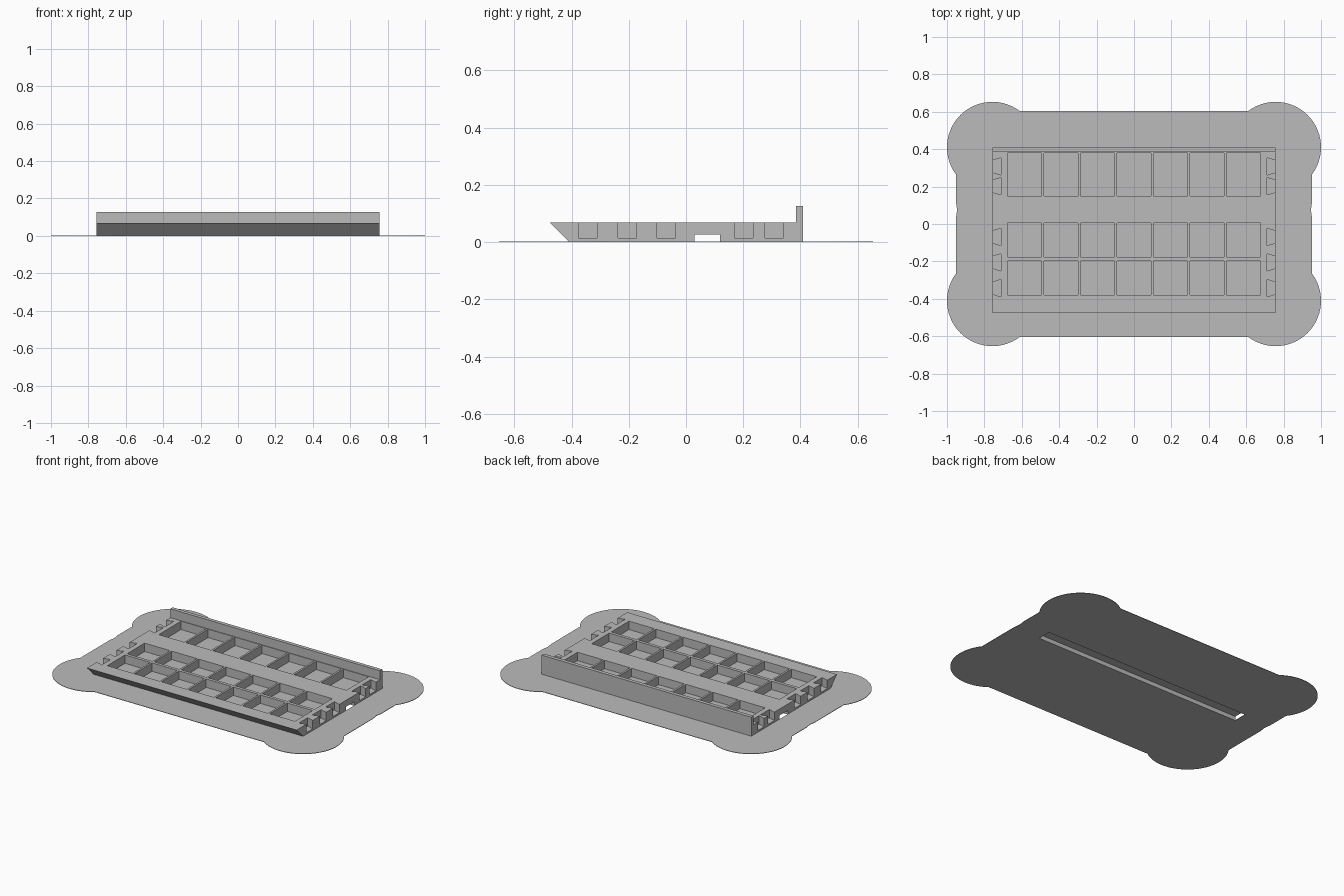
import bpy, bmesh, math
from mathutils import Vector

if "Cube" in bpy.data.objects:
    bpy.data.objects.remove(bpy.data.objects["Cube"])

grey = bpy.data.materials.new("light_grey")
grey.diffuse_color = (0.5, 0.5, 0.5, 1)
grey.use_nodes = True
grey.node_tree.nodes["Principled BSDF"].inputs["Base Color"].default_value = grey.diffuse_color

HALF_X = 0.757                 # half length of the tray
BASE_Y = 0.408                 # half depth of the tray foot
SLOT = (0.03, 0.119)           # underside channel, y range
BRIM_T = 0.003


def prism(bm, points, direction):
    """Extrude a closed outline of 3D points along a vector."""
    verts = [bm.verts.new(p) for p in points]
    face = bm.faces.new(verts)
    new = bmesh.ops.extrude_face_region(bm, geom=[face])["geom"]
    bmesh.ops.translate(bm, vec=Vector(direction),
                        verts=[g for g in new if isinstance(g, bmesh.types.BMVert)])


def block(bm, x0, x1, y0, y1, z0, z1):
    prism(bm, [(x0, y0, z0), (x1, y0, z0), (x1, y1, z0), (x0, y1, z0)], (0, 0, z1 - z0))


def finish(bm, name):
    bmesh.ops.recalc_face_normals(bm, faces=bm.faces)
    mesh = bpy.data.meshes.new(name)
    bm.to_mesh(mesh)
    bm.free()
    mesh.materials.append(grey)
    ob = bpy.data.objects.new(name, mesh)
    bpy.context.collection.objects.link(ob)
    return ob


def cut(target, cutter):
    mod = target.modifiers.new("cut", "BOOLEAN")
    mod.operation = "DIFFERENCE"
    mod.solver = "EXACT"
    mod.object = cutter
    bpy.context.view_layer.objects.active = target
    bpy.ops.object.modifier_apply(modifier=mod.name)
    bpy.data.objects.remove(cutter)


# Tray body: side profile with sloped front, raised back wall and underside channel
z0 = 0.001
profile = [(-0.408, z0), (-0.476, 0.069), (0.384, 0.069), (0.384, 0.127), (BASE_Y, 0.127),
           (BASE_Y, z0), (SLOT[1], z0), (SLOT[1], 0.027), (SLOT[0], 0.027), (SLOT[0], z0)]
bm = bmesh.new()
prism(bm, [(-HALF_X, y, z) for y, z in profile], (2 * HALF_X, 0, 0))
tray = finish(bm, "tray_body")

# Pockets: three rows of seven
FLOOR = 0.014
bm = bmesh.new()
for y0, y1 in ((0.151, 0.38), (-0.176, 0.005), (-0.38, -0.197)):
    for i in range(7):
        x = (i - 3) * 0.1953
        block(bm, x - 0.0915, x + 0.0915, y0, y1, FLOOR, 0.1)

# Dovetail notches in both ends, wider on the inside
inner, mouth = 0.711, HALF_X
slope = (0.046 - 0.032) / (mouth - inner)
outer = mouth + 0.02
for side in (-1, 1):
    for y in (-0.343, -0.205, -0.069, 0.202, 0.308):
        w = 0.032 - slope * (outer - mouth)
        prism(bm, [(side * inner, y - 0.046, FLOOR), (side * outer, y - w, FLOOR),
                   (side * outer, y + w, FLOOR), (side * inner, y + 0.046, FLOOR)], (0, 0, 0.09))
cut(tray, finish(bm, "pocket_cutter"))

# Thin brim: rounded ears at the corners, slight nick beside the channel
R, EDGE_X, EDGE_Y = 0.243, 0.952, 0.603
ax = math.acos((EDGE_X - HALF_X) / R)                       # ear meets the short side
ay = math.pi - math.acos((HALF_X - 0.61) / R)               # ear meets the long side
ay = math.pi - math.asin((EDGE_Y - BASE_Y) / R)
ear = []
for i in range(29):
    a = -ax + (ay + ax) * i / 28
    ear.append((HALF_X + R * math.cos(a), 0.41 + R * math.sin(a)))
nick = [(EDGE_X, 0.03), (EDGE_X - 0.006, 0.075), (EDGE_X, 0.12)]
right = [(x, -y) for x, y in reversed(ear)] + nick + ear
outline = right + [(-x, y) for x, y in reversed(right)]
bm = bmesh.new()
prism(bm, [(x, y, 0) for x, y in outline], (0, 0, BRIM_T))
brim = finish(bm, "brim")

# Opening in the brim below the channel
bm = bmesh.new()
block(bm, -HALF_X, HALF_X, SLOT[0], SLOT[1], -0.05, 0.05)
cut(brim, finish(bm, "slot_cutter"))
